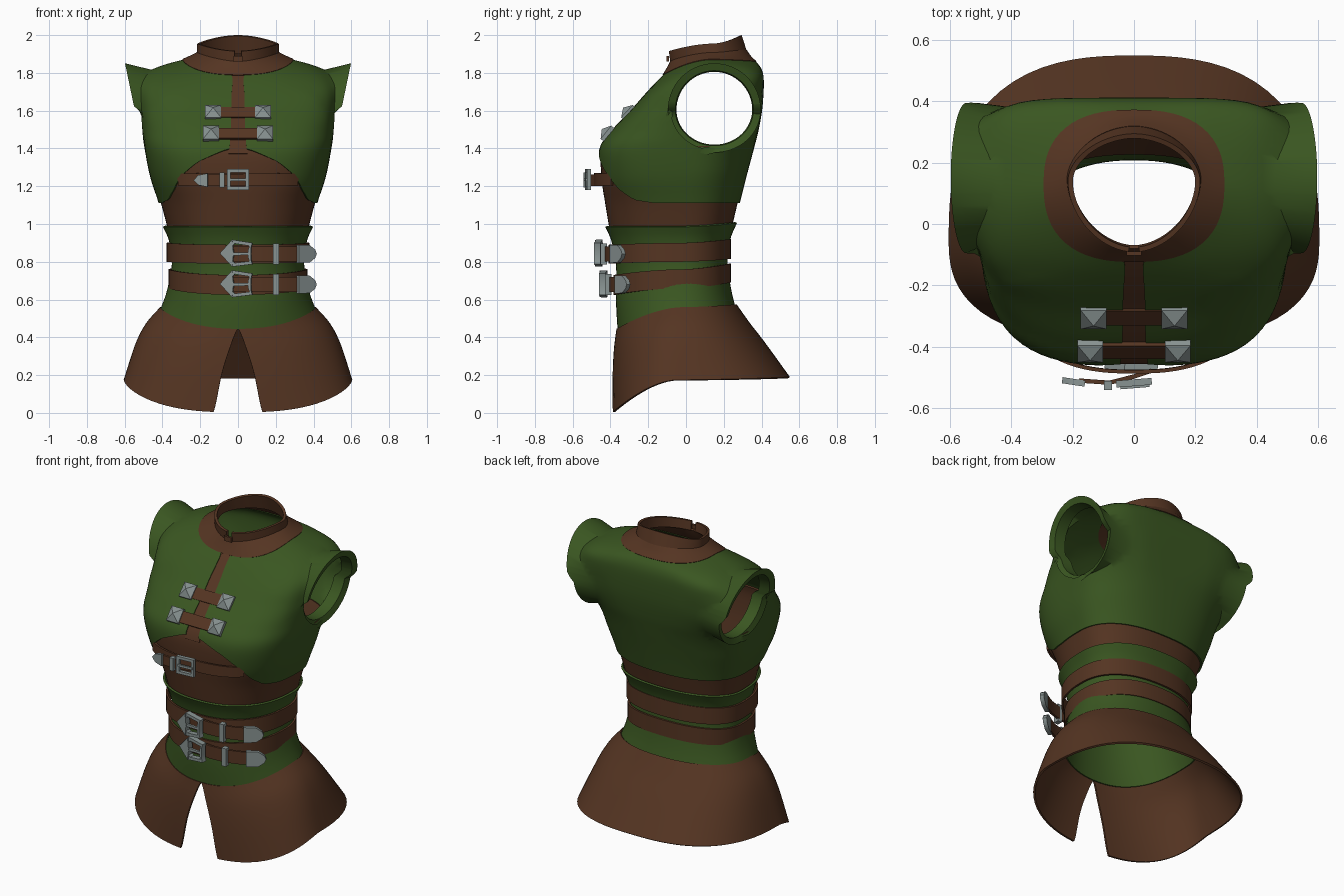
import bpy, bmesh, math
from math import sin, cos, atan, hypot, pi
from mathutils import Vector
from mathutils.bvhtree import BVHTree

if "Cube" in bpy.data.objects:
    bpy.data.objects.remove(bpy.data.objects["Cube"])


def material(name, rgb):
    m = bpy.data.materials.new(name)
    m.diffuse_color = (*rgb, 1)
    m.use_nodes = True
    m.node_tree.nodes["Principled BSDF"].inputs["Base Color"].default_value = m.diffuse_color
    return m


GREEN = material("green cloth", (0.042, 0.093, 0.015))
BROWN = material("brown leather", (0.09, 0.035, 0.016))
STEEL = material("grey steel", (0.25, 0.295, 0.29))


def make(name, mat, verts, faces, thick=0):
    me = bpy.data.meshes.new(name)
    me.from_pydata(verts, [], faces)
    me.materials.append(mat)
    ob = bpy.data.objects.new(name, me)
    bpy.context.collection.objects.link(ob)
    if thick:
        s = ob.modifiers.new("thickness", 'SOLIDIFY')
        s.thickness, s.offset = thick, -1
    return ob


def blend(rings, t):
    """Smooth interpolation through the ring list."""
    i = min(int(t), len(rings) - 2)
    f = t - i
    a, b, c, d = (rings[max(0, min(len(rings) - 1, i + k))] for k in (-1, 0, 1, 2))
    return [0.5 * (2*q + (r-p)*f + (2*p-5*q+4*r-s)*f*f + (3*q-p-3*r+s)*f**3)
            for p, q, r, s in zip(a, b, c, d)]


def point(ring, phi):
    """Ring = half width, front y, back y, widest y, front z, side z, back z, squareness (front, back)."""
    hw, yf, yb, yc, zf, zs, zb, n, *nb = ring
    s, c = sin(phi), cos(phi)
    if nb and c < 0:
        n = nb[0]
    k = (abs(s)**n + abs(c)**n) ** (-1 / n)
    w = abs(c) * k
    ye, ze = (yf, zf) if c > 0 else (yb, zb)
    return (hw * s * k, yc + (ye - yc) * w, zs + (ze - zs) * w ** 1.7)


def loft(name, mat, rings, rows, cols=72, start=lambda p: 0, end=None, gap=None, span=None, thick=0.012):
    """Skin over rings; phi = 0 is the front. gap(u) = half width of a front opening."""
    end = len(rings) - 1 if end is None else end
    closed = not gap and not span
    n = cols if closed else cols + 1
    verts, faces = [], []
    for j in range(rows + 1):
        u = j / rows
        lo, hi = span or (0, 2 * pi)
        if gap:
            lo = atan(gap(u) / blend(rings, u * end)[0])
            hi = 2 * pi - lo
        for i in range(n):
            phi = lo + (hi - lo) * i / cols
            t = start(min(phi, 2 * pi - phi))
            verts.append(point(blend(rings, t + (end - t) * u), phi))
    for j in range(rows):
        for i in range(cols):
            k = (i + 1) % n
            faces.append((j*n + i, j*n + k, (j+1)*n + k, (j+1)*n + i))
    return make(name, mat, verts, faces, thick)


def box(name, mat, size, loc, tilt=0):
    bm = bmesh.new()
    bmesh.ops.create_cube(bm, size=1)
    bmesh.ops.scale(bm, vec=size, verts=bm.verts)
    ob = make(name, mat, [], [])
    bm.to_mesh(ob.data)
    ob.location, ob.rotation_euler.x = loc, tilt
    return ob


def plate(name, mat, pts, loc, yaw=0, thick=0.02, hole=0):
    """Upright flat piece from an outline; hole scales the outline for an opening."""
    n = len(pts)
    cx, cz = sum(p[0] for p in pts) / n, sum(p[1] for p in pts) / n
    h = thick / 2
    verts = [(x, y, z) for y in (-h, h) for x, z in pts]
    loops = [(0, n)]
    if hole:
        verts += [(cx + (x-cx)*hole, y, cz + (z-cz)*hole) for y in (-h, h) for x, z in pts]
        loops = [(0, n), (n, 3*n), (3*n, 2*n), (2*n, 0)]
        faces = []
    else:
        faces = [tuple(range(n)), tuple(range(2*n - 1, n - 1, -1))]
    for a, b in loops:
        faces += [(a+i, b+i, b+(i+1) % n, a+(i+1) % n) for i in range(n)]
    ob = make(name, mat, verts, faces)
    bm = bmesh.new()
    bm.from_mesh(ob.data)
    bmesh.ops.recalc_face_normals(bm, faces=bm.faces)
    bm.to_mesh(ob.data)
    ob.location, ob.rotation_euler.z = loc, yaw
    return ob


def ribbon(name, path, z, height):
    verts = [(x, y, z + s * height / 2) for x, y in path for s in (-1, 1)]
    faces = [(2*i, 2*i+2, 2*i+3, 2*i+1) for i in range(len(path) - 1)]
    return make(name, BROWN, verts, faces, 0.014)


BODY = [(.38, -.415, .25, 0, .96, .96, .96, 2.4, 2.4),
        (.42, -.44, .285, 0, 1.11, 1.11, 1.11, 2.5, 2.4),
        (.465, -.46, .32, 0, 1.25, 1.25, 1.25, 2.9, 2.5),
        (.495, -.458, .36, .02, 1.4, 1.4, 1.4, 3.2, 2.8),
        (.508, -.39, .385, .05, 1.5, 1.5, 1.5, 3.2, 3.6),
        (.52, -.295, .405, .08, 1.6, 1.61, 1.62, 3.4, 4.8),
        (.52, -.22, .412, .11, 1.685, 1.75, 1.755, 3.4, 5.5),
        (.44, -.165, .40, .13, 1.745, 1.828, 1.82, 3, 4),
        (.29, -.12, .37, .13, 1.79, 1.87, 1.86, 2.5, 2.6)]


# Vest with arched lower front edge and centre slit
def vest_edge(p):
    keys = [(0, 3.05), (.12, 2.97), (.43, 2.5), (.62, 2.05), (.78, 1.5), (.95, 1.12), (1.2, 1), (4, 1)]
    for (a, s), (b, e) in zip(keys, keys[1:]):
        if p <= b:
            return s + (e - s) * (p - a) / (b - a)
    return 1


vest = loft("vest", GREEN, BODY, 34, cols=96, start=vest_edge, gap=lambda u: .034)

# Armholes, flared cap sleeves and their inner lips
CY, CZ, RY, RZ = .15, 1.605, .23, .212


def reach(v):
    return hypot((v.co.y - CY) / RY, (v.co.z - CZ) / RZ) if abs(v.co.x) > .25 else 9


bm = bmesh.new()
bm.from_mesh(vest.data)
skin = BVHTree.FromBMesh(bm)
inside = [v for v in bm.verts if reach(v) < 1]
gone = set(inside)
rim = {v for d in inside for f in d.link_faces for v in f.verts} - gone
bmesh.ops.delete(bm, geom=inside, context='VERTS')
for v in rim:
    e, side = reach(v), (1 if v.co.x > 0 else -1)
    v.co.y, v.co.z = CY + (v.co.y-CY)/e, CZ + (v.co.z-CZ)/e
    hit = skin.ray_cast(Vector((side * 2, v.co.y, v.co.z)), Vector((-side, 0, 0)))[0]
    if hit:
        v.co.x = hit.x
near = [v for v in bm.verts if v not in rim and reach(v) < 1.5 and not v.is_boundary]
for _ in range(8):
    bmesh.ops.smooth_vert(bm, verts=near, factor=.4, use_axis_x=True, use_axis_y=True, use_axis_z=True)
edges = [e for e in bm.edges if e.is_boundary and e.verts[0] in rim and e.verts[1] in rim]
for scale, step in ((1.07, None), (.84, -.012), (.97, -.07)):
    new = bmesh.ops.extrude_edge_only(bm, edges=edges)["geom"]
    edges = [g for g in new if isinstance(g, bmesh.types.BMEdge)]
    for v in (g for g in new if isinstance(g, bmesh.types.BMVert)):
        side = 1 if v.co.x > 0 else -1
        v.co.y, v.co.z = CY + (v.co.y-CY)*scale, CZ + (v.co.z-CZ)*scale
        if step is None:
            cap = max(0, min(1, (v.co.z - 1.59) / .03))
            low = .508 - .09 * max(0, 1.6 - v.co.z)
            v.co.x = side * (low + cap * (.042 + .05 * max(0, v.co.z - 1.62) / .22))
            v.co.z += .018 * max(0, v.co.z - 1.62) / .2
        else:
            v.co.x += side * step
bm.to_mesh(vest.data)
bm.free()

# Leather bodice under the vest and the strip behind the slit
inner = [(r[0]-.012, r[1]+.012, r[2]-.012, *r[3:]) for r in BODY]
loft("bodice", BROWN, inner, 14, end=3.1)
strip = [blend(BODY, 2.8 + 5.2 * i / 14) for i in range(15)]
make("placket", BROWN, [(x, r[1]+.006, r[4]) for r in strip for x in (-.05, .05)],
     [(2*i, 2*i+1, 2*i+3, 2*i+2) for i in range(14)], .01)

# Neck yoke and the standing collar
loft("yoke", BROWN, [(.295, -.124, .373, .13, 1.79, 1.873, 1.862, 2.5),
                     (.25, -.1, .345, .135, 1.83, 1.893, 1.888, 2.2),
                     (.212, -.08, .32, .15, 1.87, 1.912, 1.925, 1.9)], 6)
loft("collar", BROWN, [(.22, -.085, .325, .15, 1.86, 1.89, 1.905, 1.85),
                       (.216, -.092, .295, .14, 1.915, 1.955, 2.0, 1.85)], 3, gap=lambda u: .018, thick=.016)
box("collar_tab", BROWN, (.05, .014, .03), (0, -.096, 1.875))

# Waist wrap and split skirt
loft("waist_wrap", GREEN, [(.415, -.362, .265, -.02, .44, .54, .55, 2.2),
                           (.378, -.37, .24, -.02, .58, .64, .65, 2.2),
                           (.35, -.37, .22, -.02, .78, .79, .80, 2.2),
                           (.365, -.395, .235, -.02, .91, .91, .92, 2.3),
                           (.398, -.428, .27, -.01, .985, .985, 1.005, 2.3)], 14)
loft("skirt", BROWN, [(.605, -.39, .55, -.05, .003, .175, .19, 2.6),
                      (.545, -.39, .42, -.04, .2, .36, .37, 2.4),
                      (.49, -.382, .335, -.03, .34, .47, .48, 2.3),
                      (.412, -.368, .268, -.02, .445, .56, .575, 2.2)], 15,
     gap=lambda u: .13 * (1 - u) + .001)

# Two waist belts with buckle, keeper loop and metal-tipped tongue
for name, hw, yf, z, low, high in (
        ("upper_belt", .378, -.41, .842, (.79, .80, .815), (.89, .90, .92)),
        ("lower_belt", .368, -.385, .68, (.625, .66, .69), (.73, .76, .79))):
    loft(name, BROWN, [(hw, yf, .238, -.03, *low, 2.3), (hw, yf, .238, -.03, *high, 2.3)], 2)
    dy = yf + .41
    ribbon(name + "_tongue", [(-.04, -.43+dy), (.1, -.442+dy), (.2, -.434+dy), (.28, -.41+dy), (.335, -.38+dy)],
           z, .08)
    plate(name + "_tip", STEEL, [(-.02, -.048), (.05, -.046), (.085, -.022), (.095, 0), (.085, .022),
                                 (.05, .046), (-.02, .048)], (.332, -.383+dy, z), .6, .024)
    plate(name + "_keeper", STEEL, [(-.015, -.056), (.015, -.056), (.015, .056), (-.015, .056)],
          (.2, -.437+dy, z), .06, .034)
    plate(name + "_buckle", STEEL, [(-.095, .003), (-.03, -.068), (.078, -.055), (.07, -.03),
                                    (.07, .03), (.078, .058), (-.03, .075)], (0, -.462+dy, z), -.1, .034, .72)
    plate(name + "_buckle_point", STEEL, [(-.092, .003), (-.03, -.066), (-.022, 0), (-.03, .073)],
          (0, -.468+dy, z), -.1, .036)
    plate(name + "_prong", STEEL, [(-.05, -.009), (.07, -.006), (.07, .006), (-.05, .009)],
          (0, -.475+dy, z), -.05, .014)

# Chest strap with small buckle
loft("chest_strap", BROWN, [(.445, -.487, .3, 0, 1.2, 1.215, 1.2, 2.6), (.45, -.488, .3, 0, 1.27, 1.255, 1.27, 2.6)],
     2, cols=24, span=(-.72, .72))
ribbon("chest_tongue", [(-.18, -.518), (-.08, -.525), (0, -.505), (.06, -.485)], 1.232, .06)
plate("chest_tip", STEEL, [(.02, -.036), (.02, .036), (-.03, .026), (-.055, 0), (-.03, -.026)],
      (-.18, -.518, 1.232), -.15, .02)
plate("chest_keeper", STEEL, [(-.013, -.04), (.013, -.04), (.013, .04), (-.013, .04)], (-.085, -.527, 1.232), 0, .03)
plate("chest_buckle", STEEL, [(-.058, -.055), (.058, -.055), (.058, .055), (-.058, .055)],
      (0, -.518, 1.235), .08, .022, .68)
plate("chest_prong", STEEL, [(-.045, -.007), (.05, -.007), (.05, .007), (-.045, .007)], (0, -.53, 1.235), .08, .012)

# Two front clasps: short straps with pyramid studs
for name, x, y, z, tilt in (("upper_clasp", .132, -.292, 1.578, .82), ("lower_clasp", .143, -.402, 1.468, .9)):
    dy, dz = -sin(tilt), cos(tilt)
    box(name + "_strap", BROWN, (2 * x, .07, .02), (0, y + dy*.012, z + dz*.012), tilt)
    for side in (-1, 1):
        loc = (side * x, y + dy*.014, z + dz*.014)
        box(name + "_stud_base", STEEL, (.084, .09, .028), loc, tilt)
        a, b, h = .042, .045, .014
        stud = make(name + "_stud", STEEL, [(-a, -b, h), (a, -b, h), (a, b, h), (-a, b, h), (0, 0, h + .028)],
                    [(0, 1, 4), (1, 2, 4), (2, 3, 4), (3, 0, 4)])
        stud.location, stud.rotation_euler.x = loc, tilt

# Finish: apply thickness and smooth the soft surfaces
for ob in bpy.context.scene.objects:
    ob.select_set(True)
    bpy.context.view_layer.objects.active = ob
bpy.ops.object.convert(target='MESH')
bpy.ops.object.shade_smooth_by_angle(angle=math.radians(40))
